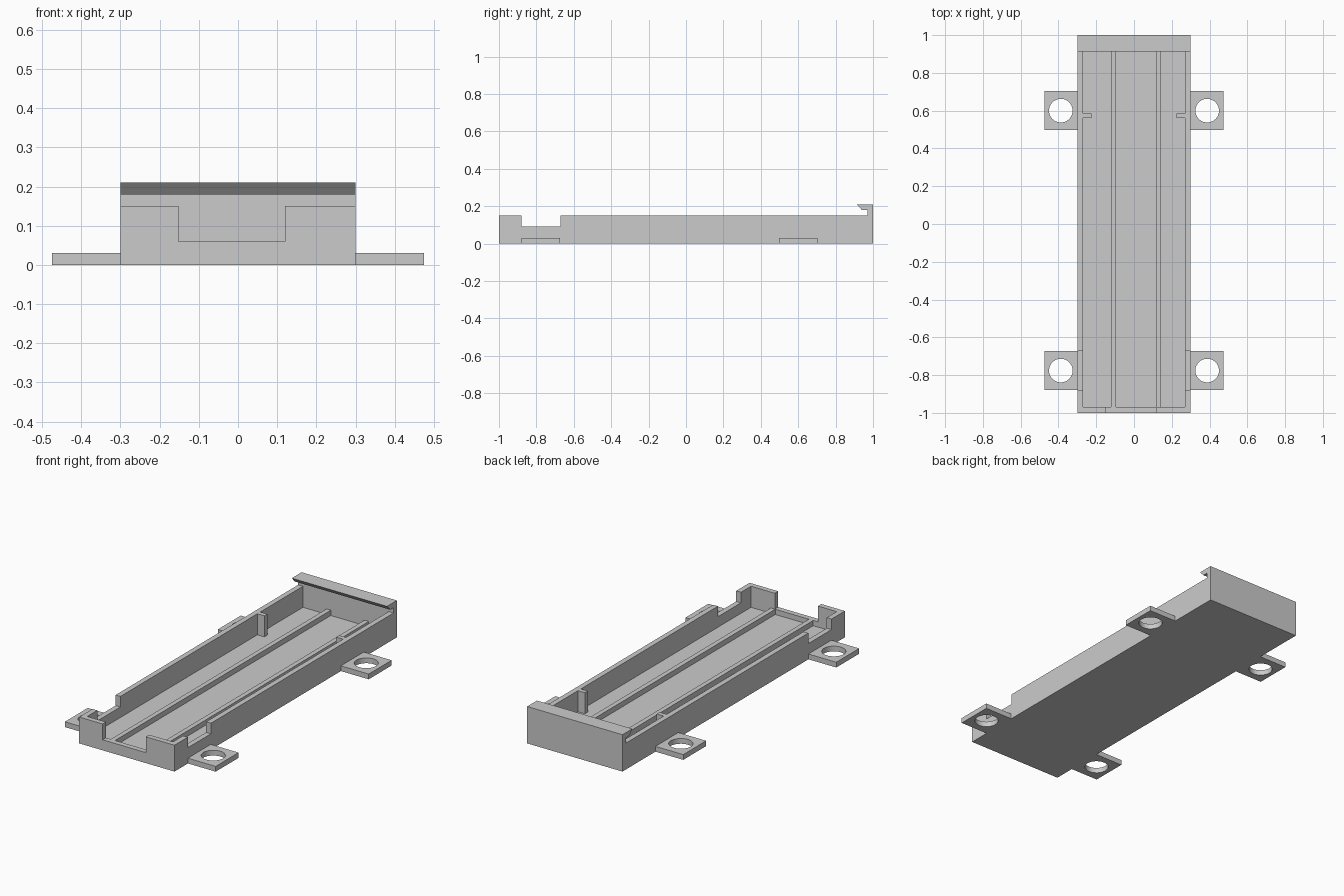
import bpy
import bmesh
from math import cos, sin, pi, radians

if "Cube" in bpy.data.objects:
    bpy.data.objects.remove(bpy.data.objects["Cube"], do_unlink=True)

GREY = (0.6, 0.6, 0.6, 1.0)
mat = bpy.data.materials.new("light_grey_plastic")
mat.use_nodes = True
mat.diffuse_color = GREY
mat.node_tree.nodes["Principled BSDF"].inputs["Base Color"].default_value = GREY

# Main dimensions
W, L, T, H = 0.30, 1.0, 0.03, 0.15   # half width, half length, thickness, wall height
XI, YI = W - T, L - T                # inner half sizes
NOTCH = (-0.88, -0.672)              # side wall notch along y


def finish(name, bm):
    bmesh.ops.recalc_face_normals(bm, faces=bm.faces[:])
    mesh = bpy.data.meshes.new(name)
    bm.to_mesh(mesh)
    bm.free()
    mesh.materials.append(mat)
    obj = bpy.data.objects.new(name, mesh)
    bpy.context.collection.objects.link(obj)
    return obj


def prism(name, profile, axis, start, end):
    """Extrude a (horizontal, z) profile along x or y."""
    bm = bmesh.new()
    verts = [bm.verts.new((start, a, z) if axis == "x" else (a, start, z)) for a, z in profile]
    face = bm.faces.new(verts)
    new = bmesh.ops.extrude_face_region(bm, geom=[face])["geom"]
    step = (end - start, 0, 0) if axis == "x" else (0, end - start, 0)
    bmesh.ops.translate(bm, vec=step, verts=[v for v in new if isinstance(v, bmesh.types.BMVert)])
    return finish(name, bm)


def box(name, x0, x1, y0, y1, z0, z1):
    return prism(name, [(x0, z0), (x1, z0), (x1, z1), (x0, z1)], "y", y0, y1)


def mounting_tab(name, cx, cy, hx, hy, radius, n=48):
    """Rectangular plate with a round screw hole."""
    bm = bmesh.new()
    rings = []
    for i in range(n):
        c, s = cos(2 * pi * i / n), sin(2 * pi * i / n)
        m = max(abs(c), abs(s))
        inner = (cx + radius * c, cy + radius * s)
        outer = (cx + hx * c / m, cy + hy * s / m)
        rings.append([bm.verts.new((*p, z)) for p, z in
                      ((inner, 0), (outer, 0), (outer, T), (inner, T))])
    for i in range(n):
        a, b = rings[i], rings[(i + 1) % n]
        for k in range(4):
            j = (k + 1) % 4
            bm.faces.new((a[k], a[j], b[j], b[k]))
    obj = finish(name, bm)
    bpy.ops.object.select_all(action="DESELECT")
    obj.select_set(True)
    bpy.context.view_layer.objects.active = obj
    bpy.ops.object.shade_smooth_by_angle(angle=radians(30))


# Tray floor and its two long ribs
box("floor", -XI, XI, -YI, YI, 0, T)
box("left_rib", 0.117, 0.144, -YI, YI, T, 0.06)
box("right_rib", -0.122, -0.095, -YI, YI, T, 0.06)

# Front wall with a wide notch
prism("front_wall", [(-W, 0), (W, 0), (W, H), (0.12, H), (0.12, 0.06),
                     (-0.152, 0.06), (-0.152, H), (-W, H)], "y", -L, -YI)

# Back wall with an overhanging snap lip
prism("back_wall", [(YI, 0), (L, 0), (L, 0.21), (0.912, 0.21),
                    (0.94, 0.18), (YI, 0.18)], "x", -W, W)

# Notched side walls, inner pegs and mounting tabs
side_profile = [(-YI, 0), (YI, 0), (YI, H), (NOTCH[1], H), (NOTCH[1], 0.09),
                (NOTCH[0], 0.09), (NOTCH[0], H), (-YI, H)]
for side, s in (("left", 1), ("right", -1)):
    prism(side + "_wall", side_profile, "x", s * XI, s * W)
    box(side + "_peg", s * 0.226, s * XI, 0.56, 0.586, T, H)
    for end, y in (("front", -0.776), ("back", 0.6)):
        mounting_tab(f"{end}_{side}_tab", s * 0.3875, y, 0.0875, 0.103, 0.0625)
